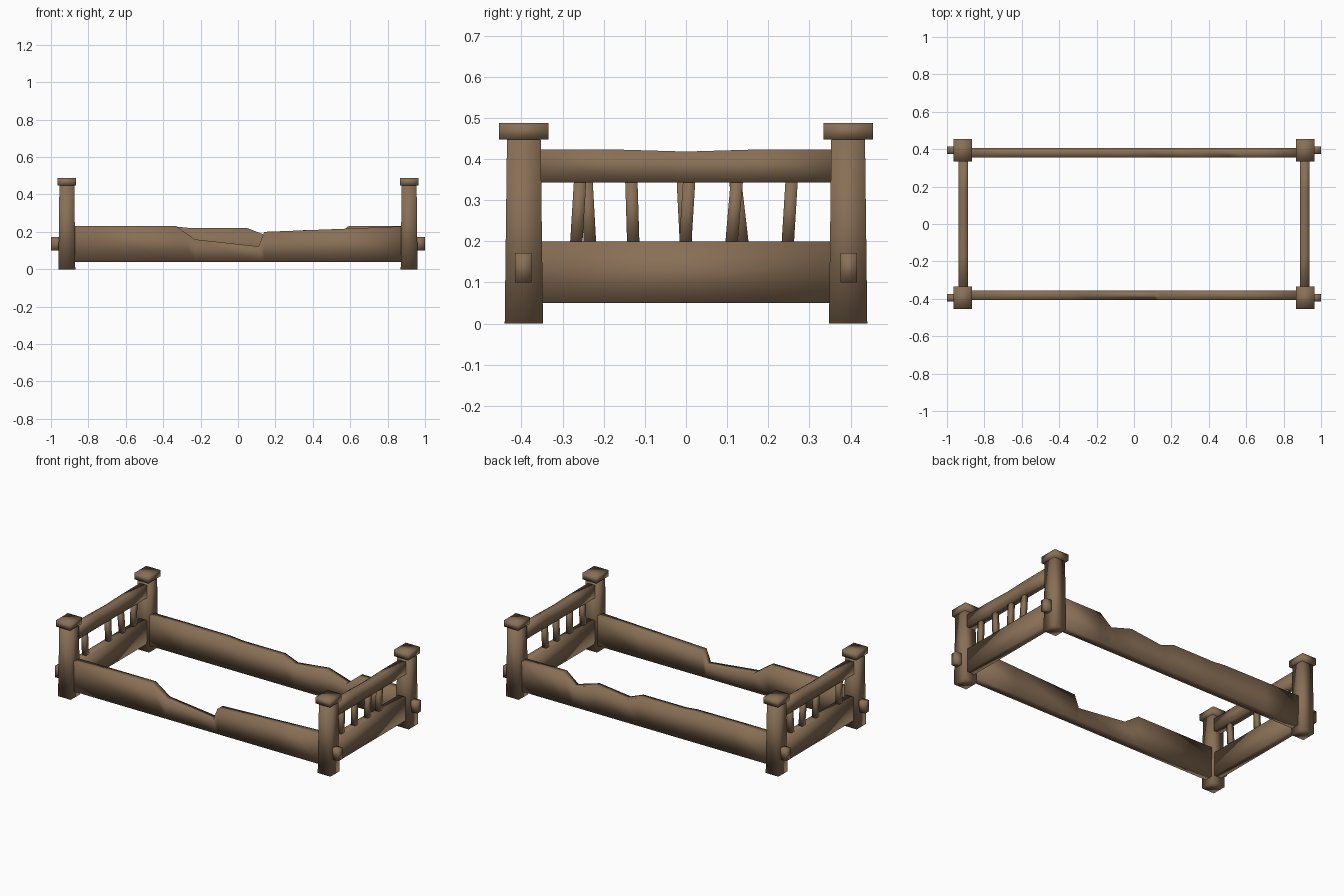
import bpy

if "Cube" in bpy.data.objects:
    bpy.data.objects.remove(bpy.data.objects["Cube"])

wood = bpy.data.materials.new("brown wood")
wood.diffuse_color = (0.25, 0.16, 0.093, 1)
wood.use_nodes = True
wood.node_tree.nodes["Principled BSDF"].inputs["Base Color"].default_value = wood.diffuse_color


def make(name, verts, faces):
    """Create a softly shaded wooden mesh object."""
    me = bpy.data.meshes.new(name)
    me.from_pydata(verts, [], faces)
    me.materials.append(wood)
    me.update()
    for p in me.polygons:
        p.use_smooth = True
    ob = bpy.data.objects.new(name, me)
    bpy.context.collection.objects.link(ob)
    return ob


def loft(name, rings):
    """Join four-cornered rings into a closed beam."""
    verts = [v for r in rings for v in r]
    n = len(rings)
    faces = [(3, 2, 1, 0), tuple(4 * (n - 1) + k for k in range(4))]
    for i in range(n - 1):
        a, b = 4 * i, 4 * i + 4
        for k in range(4):
            m = (k + 1) % 4
            faces.append((a + k, a + m, b + m, b + k))
    return make(name, verts, faces)


def flat_ring(x, y, z, w, d):
    """Horizontal rectangle, counter-clockwise from above."""
    return [(x - w / 2, y - d / 2, z), (x + w / 2, y - d / 2, z),
            (x + w / 2, y + d / 2, z), (x - w / 2, y + d / 2, z)]


def rail_along_x(name, y, thick, bottom, profile):
    a, b = y - thick / 2, y + thick / 2
    return loft(name, [[(x, a, bottom), (x, b, bottom), (x, b, top), (x, a, top)]
                       for x, top in profile])


def rail_along_y(name, x, thick, bottom, profile):
    a, b = x - thick / 2, x + thick / 2
    return loft(name, [[(b, y, bottom), (a, y, bottom), (a, y, top), (b, y, top)]
                       for y, top in profile])


PX, PY = 0.915, 0.394

# Corner posts with caps and protruding pegs
for sx, end in ((-1, "left"), (1, "right")):
    for sy, side in ((-1, "front"), (1, "back")):
        x, y = sx * PX, sy * PY
        tag = f"{side}_{end}"
        loft(f"post_{tag}", [flat_ring(x, y, 0, 0.09, 0.093),
                             flat_ring(x, y, 0.45, 0.08, 0.082)])
        loft(f"post_cap_{tag}", [flat_ring(x, y, 0.447, 0.10, 0.12),
                                 flat_ring(x, y, 0.487, 0.10, 0.12)])
        px = sx * 0.97
        loft(f"peg_{tag}", [flat_ring(px, sy * 0.395, 0.10, 0.06, 0.04),
                            flat_ring(px, sy * 0.395, 0.172, 0.06, 0.04)])

# Broken side rails
rail_along_x("front_side_rail", -0.381, 0.053, 0.04,
             [(-0.89, 0.23), (-0.33, 0.23), (-0.23, 0.16), (0.11, 0.122),
              (0.14, 0.20), (0.58, 0.217), (0.89, 0.23)])
rail_along_x("back_side_rail", 0.381, 0.053, 0.04,
             [(-0.89, 0.23), (-0.63, 0.23), (-0.33, 0.228), (-0.25, 0.22),
              (0.05, 0.22), (0.14, 0.185), (0.36, 0.21), (0.51, 0.165),
              (0.59, 0.23), (0.89, 0.23)])

# Crooked slats as (bottom y, top y)
slats = {-1: [(-0.233, -0.242), (0.0, -0.008), (0.138, 0.119), (0.247, 0.257)],
         1: [(-0.267, -0.257), (-0.128, -0.133), (-0.002, 0.008), (0.11, 0.124)]}

# End boards, top rails and slats
for sx, end in ((-1, "left"), (1, "right")):
    x = sx * 0.912
    rail_along_y(f"end_board_{end}", x, 0.05, 0.05, [(-0.37, 0.2), (0.37, 0.2)])
    rail_along_y(f"top_rail_{end}", x, 0.05, 0.343,
                 [(-0.37, 0.423), (-0.17, 0.423), (0, 0.418), (0.17, 0.423), (0.37, 0.423)])
    for i, (y0, y1) in enumerate(slats[sx]):
        loft(f"slat_{end}_{i + 1}", [flat_ring(x, y0, 0.19, 0.028, 0.03),
                                     flat_ring(x, y1, 0.353, 0.028, 0.03)])
